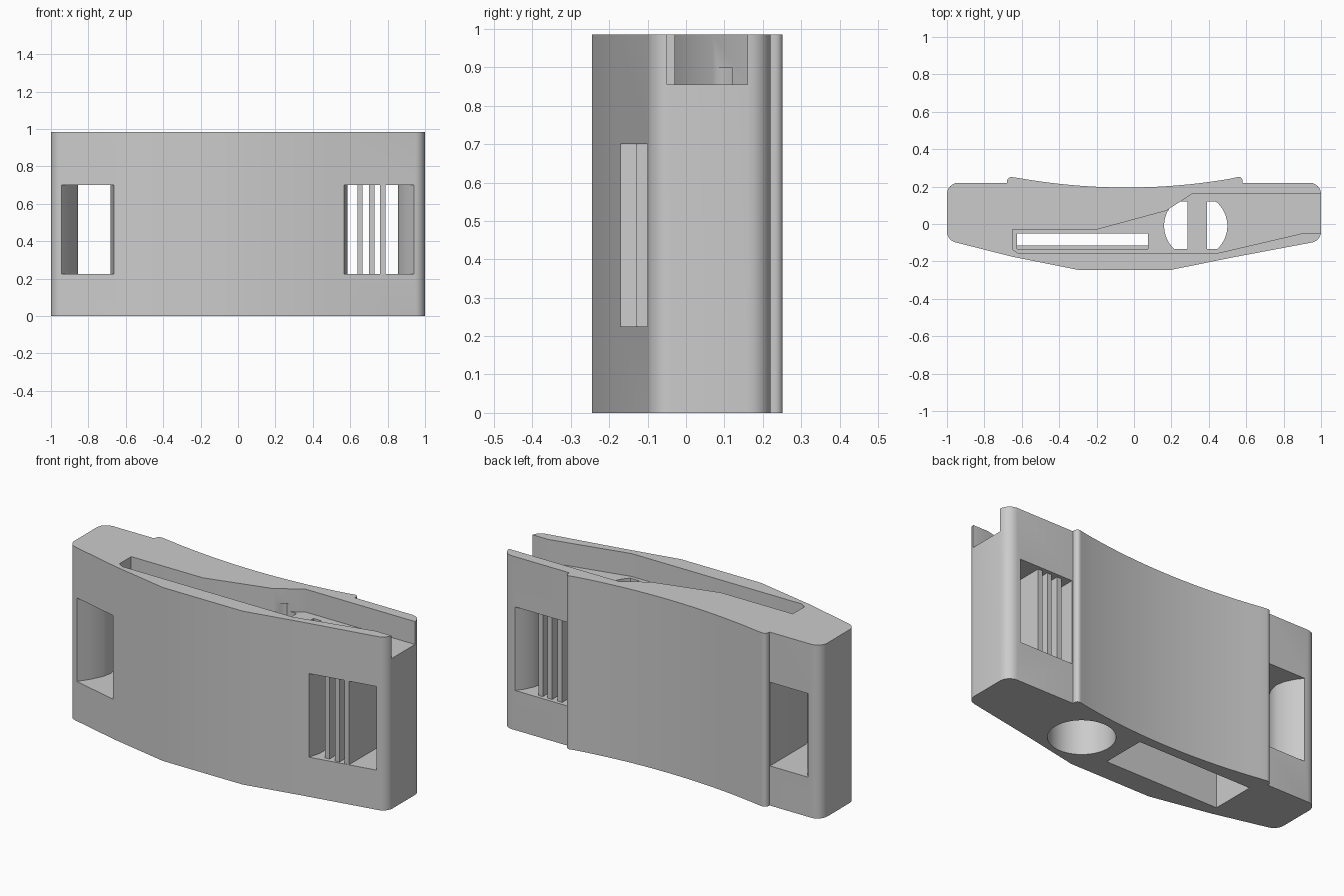
import bpy, bmesh, math

HEIGHT = 0.985
cube = bpy.data.objects.get("Cube")
if cube:
    bpy.data.objects.remove(cube, do_unlink=True)

grey = bpy.data.materials.new("plain grey")
grey.use_nodes = True
grey.diffuse_color = (0.6, 0.6, 0.6, 1)
grey.node_tree.nodes["Principled BSDF"].inputs["Base Color"].default_value = (0.6, 0.6, 0.6, 1)


def prism(name, outline, z0, z1):
    """Extrude a flat outline straight up from z0 to z1."""
    bm = bmesh.new()
    face = bm.faces.new([bm.verts.new((x, y, z0)) for x, y in outline])
    top = bmesh.ops.extrude_face_region(bm, geom=[face])["geom"]
    bmesh.ops.translate(bm, vec=(0, 0, z1 - z0),
                        verts=[v for v in top if isinstance(v, bmesh.types.BMVert)])
    bmesh.ops.recalc_face_normals(bm, faces=bm.faces)
    mesh = bpy.data.meshes.new(name)
    bm.to_mesh(mesh)
    bm.free()
    mesh.materials.append(grey)
    obj = bpy.data.objects.new(name, mesh)
    bpy.context.collection.objects.link(obj)
    return obj


def rect(x0, x1, y0, y1):
    return [(x0, y0), (x1, y0), (x1, y1), (x0, y1)]


def arc(cx, cy, r, a0, a1, n):
    """Points on a circle between two angles in degrees."""
    angles = [math.radians(a0 + (a1 - a0) * i / n) for i in range(n + 1)]
    return [(cx + r * math.cos(a), cy + r * math.sin(a)) for a in angles]


def cut(target, cutter):
    mod = target.modifiers.new("cut", 'BOOLEAN')
    mod.operation = 'DIFFERENCE'
    mod.solver = 'EXACT'
    mod.object = cutter
    bpy.context.view_layer.objects.active = target
    bpy.ops.object.modifier_apply(modifier=mod.name)
    bpy.data.objects.remove(cutter, do_unlink=True)


# Body: angled front, rounded ends, hollow curved back between two ridges
outline = [(-0.3, -0.245), (0.2, -0.245), (0.52, -0.18)]
outline += arc(0.94, -0.04, 0.06, -78, 0, 6)
outline += arc(0.94, 0.16, 0.06, 0, 90, 6)
outline += [(0.58, 0.22)] + arc(0.56, 0.232, 0.02, 0, 110, 5)
for i in range(21):
    x = 0.52 - i * 1.13 / 20
    outline.append((x, 0.195 + 0.055 * ((x + 0.04) / 0.6) ** 2))
outline += arc(-0.655, 0.226, 0.025, 75, 180, 5) + [(-0.68, 0.22)]
outline += arc(-0.94, 0.16, 0.06, 90, 180, 6)
outline += arc(-0.94, -0.04, 0.06, 180, 258, 6)
outline.append((-0.65, -0.175))
body = prism("body", outline, 0, HEIGHT)

# Pocket in the top, open at the left end
pocket = [(-0.62, -0.155), (0.45, -0.155), (0.9, -0.05), (1.1, -0.05), (1.1, 0.16),
          (0.31, 0.16), (0.17, 0.07), (-0.2, -0.03), (-0.65, -0.03), (-0.65, -0.135)]
cut(body, prism("pocket_cutter", pocket, 0.855, 1.1))

# Compartment and round bore from below
cut(body, prism("compartment_cutter", rect(-0.63, 0.08, -0.115, 0.14), -0.1, 0.8))
cut(body, prism("bore_cutter", arc(0.33, -0.01, 0.17, 0, 354.375, 63), -0.1, 0.8))

# Slot and two half-round openings in the pocket floor
cut(body, prism("slot_cutter", rect(-0.625, 0.075, -0.135, -0.05), 0.75, 0.9))
for a0, a1 in ((105.4, 254.6), (-69.3, 69.3)):
    half = [(x, max(-0.135, min(0.12, y))) for x, y in arc(0.33, -0.01, 0.169, a0, a1, 32)]
    cut(body, prism("opening_cutter", half, 0.75, 0.9))

# Strap windows at both ends, each with a bulging outer wall
window = [(0.945, -0.3), (0.945, -0.105), (0.9, -0.04), (0.865, 0.03), (0.855, 0.08),
          (0.865, 0.13), (0.89, 0.18), (0.92, 0.22), (0.92, 0.3)]
for side, inner in ((-1, 0.682), (1, 0.585)):
    wall = [(inner, 0.3), (inner, -0.1), (inner - 0.018, -0.17), (inner - 0.018, -0.3)]
    points = [(side * x, y) for x, y in window + wall]
    cut(body, prism("window_cutter", points, 0.225, 0.70))

bpy.ops.object.select_all(action='DESELECT')
body.select_set(True)
bpy.context.view_layer.objects.active = body
bpy.ops.object.shade_smooth_by_angle(angle=math.radians(30))

# Upright slats in the left window
for i, x in enumerate((0.652, 0.715, 0.774)):
    prism(f"window_slat_{i + 1}", rect(x - 0.014, x + 0.014, -0.13, 0.2), 0.215, 0.71)
